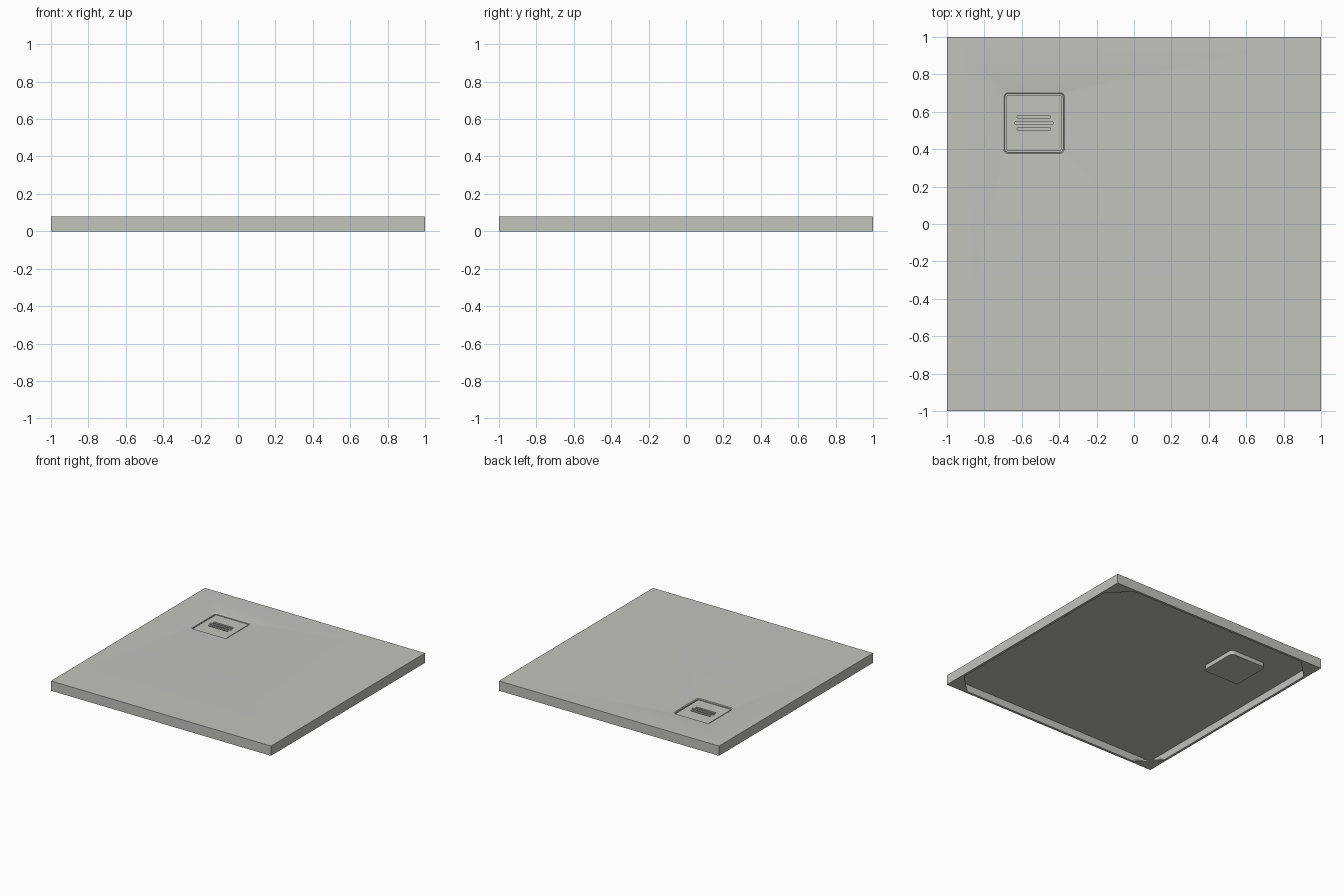
import bpy, bmesh, math

if "Cube" in bpy.data.objects:
    bpy.data.objects.remove(bpy.data.objects["Cube"], do_unlink=True)

stone = bpy.data.materials.new("pale warm grey")
colour = (0.54, 0.54, 0.52, 1)
stone.use_nodes = True
stone.diffuse_color = colour
stone.node_tree.nodes["Principled BSDF"].inputs["Base Color"].default_value = colour

DRAIN = (-0.535, 0.54)
ARC = 6


def rounded(cx, cy, hx, hy, r):
    """Counter-clockwise outline of a rounded rectangle."""
    points = []
    for i, (sx, sy) in enumerate([(1, 1), (-1, 1), (-1, -1), (1, -1)]):
        for j in range(ARC + 1):
            a = math.pi / 2 * (i + j / ARC)
            points.append((cx + sx * (hx - r) + r * math.cos(a),
                           cy + sy * (hy - r) + r * math.sin(a)))
    return points


def finish(obj, smooth=True):
    obj.data.materials.clear()
    obj.data.materials.append(stone)
    bpy.ops.object.select_all(action="DESELECT")
    obj.select_set(True)
    bpy.context.view_layer.objects.active = obj
    if smooth:
        bpy.ops.object.shade_smooth_by_angle(angle=math.radians(30))


def mesh_object(name, bm, smooth=True):
    bmesh.ops.remove_doubles(bm, verts=bm.verts, dist=1e-5)
    bmesh.ops.recalc_face_normals(bm, faces=bm.faces)
    mesh = bpy.data.meshes.new(name)
    bm.to_mesh(mesh)
    bm.free()
    obj = bpy.data.objects.new(name, mesh)
    bpy.context.collection.objects.link(obj)
    finish(obj, smooth)
    return obj


def loft(name, sections):
    """Skin a list of (centre, half size, corner radius, height) and cap both ends."""
    bm = bmesh.new()
    rings = [[bm.verts.new((x, y, z)) for x, y in rounded(*c, h, h, r)]
             for c, h, r, z in sections]
    for a, b in zip(rings, rings[1:]):
        for i in range(len(a)):
            k = (i + 1) % len(a)
            bm.faces.new((a[i], a[k], b[k], b[i]))
    bm.faces.new(rings[0])
    bm.faces.new(rings[-1])
    return mesh_object(name, bm)


# Tray: drain boss, hollow underside, rim, then a top dished toward the drain
MID = (0, 0)
sections = [(DRAIN, 0.165, 0.03, 0.025), (DRAIN, 0.165, 0.03, 0.06),
            (MID, 0.98, 0, 0.06), (MID, 0.98, 0, 0),
            (MID, 1, 0, 0), (MID, 1, 0, 0.08)]
STEPS = 16
for s in range(1, STEPS + 1):
    t = s / STEPS
    centre = (DRAIN[0] * t, DRAIN[1] * t)
    sections.append((centre, 1 + (0.163 - 1) * t, 0.025 * t, 0.08 - 0.01 * t ** 3))
sections += [(DRAIN, 0.157, 0.02, 0.065), (DRAIN, 0.157, 0.02, 0.04)]
loft("tray", sections)

# Drain cover with three rounded slots
curve = bpy.data.curves.new("drain_cover", "CURVE")
curve.dimensions = "2D"
curve.fill_mode = "BOTH"
curve.extrude = 0.011
outlines = [rounded(0, 0, 0.15, 0.15, 0.016)]
for y, length in ((0.032, 0.09), (0, 0.102), (-0.032, 0.09)):
    outlines.append(rounded(0, y, length, 0.009, 0.009))
for outline in outlines:
    spline = curve.splines.new("POLY")
    spline.points.add(len(outline) - 1)
    for point, (x, y) in zip(spline.points, outline):
        point.co = (x, y, 0, 1)
    spline.use_cyclic_u = True
cover = bpy.data.objects.new("drain_cover", curve)
cover.location = (*DRAIN, 0.051)
bpy.context.collection.objects.link(cover)
cover.select_set(True)
bpy.context.view_layer.objects.active = cover
bpy.ops.object.select_all(action="DESELECT")
cover.select_set(True)
bpy.ops.object.convert(target="MESH")
finish(bpy.context.view_layer.objects.active)

# Corner gussets under the rim
for sx, side in ((-1, "right"), (1, "left")):
    for sy, end in ((-1, "front"), (1, "back")):
        bm = bmesh.new()
        corner = [(0.98, 0.98), (0.98, 0.82), (0.82, 0.98)]
        face = bm.faces.new([bm.verts.new((sx * x, sy * y, 0)) for x, y in corner])
        top = bmesh.ops.extrude_face_region(bm, geom=[face], use_keep_orig=True)["geom"]
        bmesh.ops.translate(bm, vec=(0, 0, 0.01),
                            verts=[v for v in top if isinstance(v, bmesh.types.BMVert)])
        mesh_object(f"{end}_{side}_gusset", bm, smooth=False)
